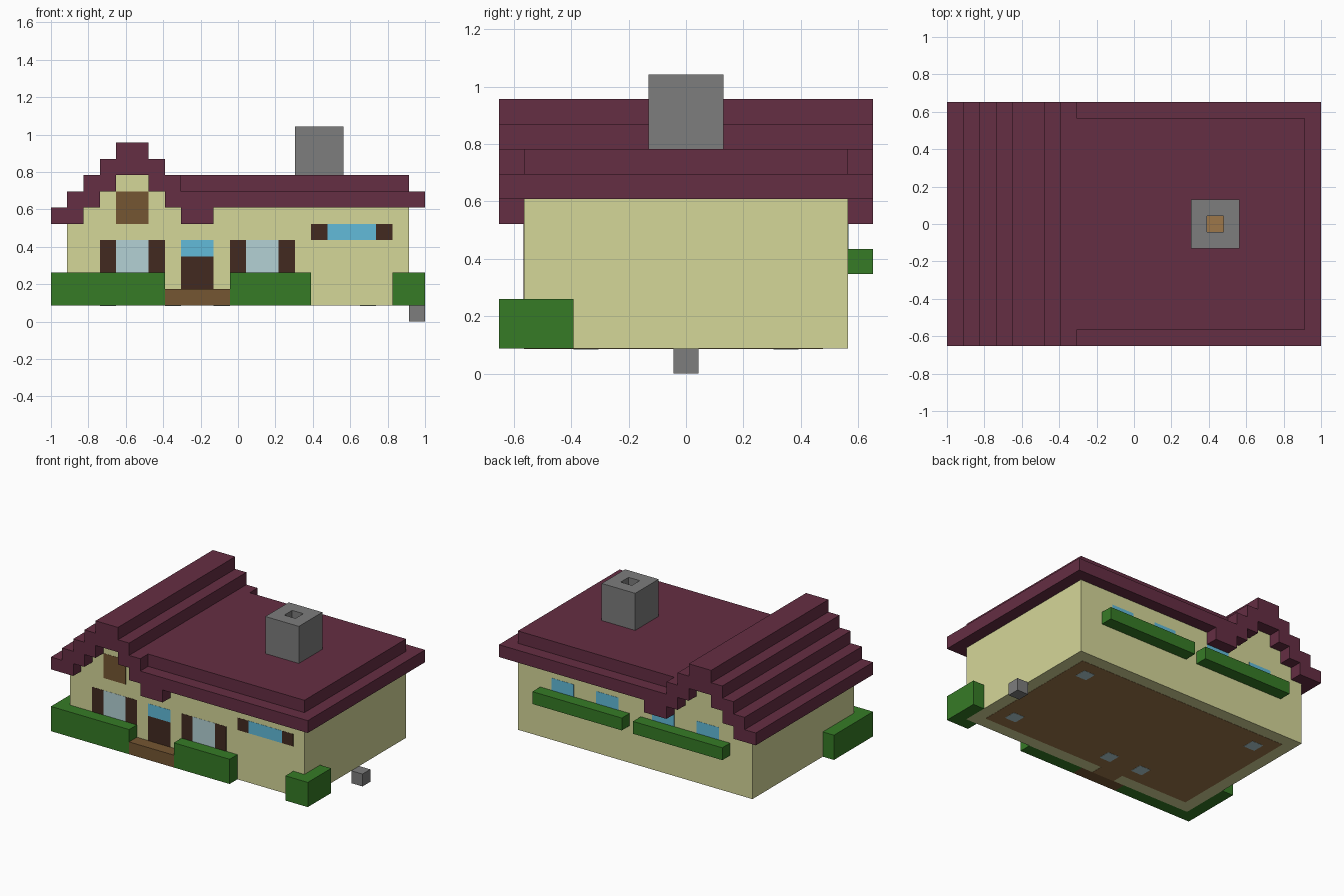
import bpy
import bmesh

old = bpy.data.objects.get("Cube")
if old:
    bpy.data.objects.remove(old, do_unlink=True)

# The house sits on a block grid, 23 wide, 15 deep and 12 high
U = 2 / 23
T = 0.015  # painted plate thickness in blocks


def P(i, j, k):
    return ((i - 11.5) * U, (j - 7.5) * U, k * U)


def material(name, *rgb):
    linear = [((c / 255 + 0.055) / 1.055) ** 2.4 for c in rgb] + [1]
    m = bpy.data.materials.new(name)
    m.use_nodes = True
    m.diffuse_color = linear
    bsdf = m.node_tree.nodes["Principled BSDF"]
    bsdf.inputs["Base Color"].default_value = linear
    bsdf.inputs["Roughness"].default_value = 0.9
    return m


roof_red = material("roof maroon", 101, 46, 67)
wall_tan = material("wall cream", 213, 215, 153)
leaf = material("hedge green", 54, 123, 38)
stone = material("stone grey", 125, 125, 125)
blue = material("window blue", 98, 187, 218)
glass = material("pale glass", 180, 209, 213)
dark = material("dark wood", 66, 42, 32)
wood = material("brown wood", 117, 86, 50)
floor_tan = material("floor tan", 157, 119, 74)


def finish(name, bm, mat):
    bmesh.ops.recalc_face_normals(bm, faces=bm.faces)
    mesh = bpy.data.meshes.new(name)
    bm.to_mesh(mesh)
    bm.free()
    mesh.materials.append(mat)
    ob = bpy.data.objects.new(name, mesh)
    bpy.context.collection.objects.link(ob)
    return ob


def push(bm, face, vec):
    """Extrude one face along a vector and return the moved cap's old face."""
    new = bmesh.ops.extrude_face_region(bm, geom=[face])["geom"]
    moved = [v for v in new if isinstance(v, bmesh.types.BMVert)]
    bmesh.ops.translate(bm, verts=moved, vec=vec)


def along_y(name, profile, j0, j1, mat):
    bm = bmesh.new()
    face = bm.faces.new([bm.verts.new(P(i, j0, k)) for i, k in profile])
    push(bm, face, (0, (j1 - j0) * U, 0))
    return finish(name, bm, mat)


def box(name, i, j, k, mat):
    profile = [(i[0], k[0]), (i[1], k[0]), (i[1], k[1]), (i[0], k[1])]
    return along_y(name, profile, j[0], j[1], mat)


def front_panel(name, i, k, mat):
    return box(name, i, (1 - T, 1 + T), k, mat)


def stairs(start, k, count):
    """Left half of a stepped gable line: rise one, run one."""
    pts = []
    for n in range(count):
        pts += [(start + n, k + n), (start + n, k + n + 1)]
    return pts


def with_mirror(pts):
    return pts + [(10 - i, k) for i, k in reversed(pts)]


# Stepped gable roof over the entrance wing
ridge_line = with_mirror(stairs(0, 6, 5))
soffit_line = with_mirror(stairs(2, 6, 3))
along_y("gable_roof", ridge_line + soffit_line[::-1], 0, 15, roof_red)

# Main roof in two tiers
box("main_roof_eaves", (9, 23), (0, 15), (7, 8), roof_red)
box("main_roof_top", (8, 22), (1, 14), (8, 9), roof_red)

# Walls rise into the gable
walls = [(1, 1), (1, 6)] + soffit_line + [(10, 6), (10, 7), (22, 7), (22, 1)]
along_y("walls", walls, 1, 14, wall_tan)

# Chimney with a hollow flue
chimney = box("chimney", (15, 18), (6, 9), (9, 12), stone)
bm = bmesh.new()
bm.from_mesh(chimney.data)
cap = max(bm.faces, key=lambda f: f.calc_center_median().z)
bmesh.ops.inset_region(bm, faces=[cap], thickness=U, use_even_offset=True)
push(bm, cap, (0, 0, -2.9 * U))
if cap.is_valid:
    bm.faces.remove(cap)
bm.to_mesh(chimney.data)
bm.free()
box("flue_floor", (16, 17), (7, 8), (9.05, 9.15), floor_tan)

# Loose stone by the side wall
box("side_stone", (22, 23), (7, 8), (0, 1), stone)

# Hedges around the front, wrapping both corners
box("front_hedge_right", (0, 7), (0, 1), (1, 3), leaf)
box("side_hedge_right", (0, 1), (1, 5), (1, 3), leaf)
box("front_hedge_middle", (11, 16), (0, 1), (1, 3), leaf)
box("front_hedge_left", (21, 23), (0, 1), (1, 3), leaf)
box("side_hedge_left", (22, 23), (1, 3), (1, 3), leaf)

# Planters and windows along the back
for n, i in enumerate((3, 12)):
    box(f"back_planter_{n + 1}", (i, i + 8), (14, 15), (4, 5), leaf)
for n, i in enumerate((4, 8, 13, 17)):
    box(f"back_window_{n + 1}", (i, i + 2), (14 - T, 14 + T), (5, 6), blue)

# Front door, step and attic shutter
box("door_step", (7, 11), (0, 1), (1, 2), wood)
front_panel("front_door", (8, 10), (2, 4), dark)
front_panel("door_window", (8, 10), (4, 5), blue)
front_panel("attic_shutter", (4, 6), (6, 8), wood)

# Front windows with a shutter on each side
for n, (i, w, k, m) in enumerate(((4, 2, (3, 5), glass), (12, 2, (3, 5), glass),
                                  (17, 3, (5, 6), blue))):
    front_panel(f"front_window_{n + 1}", (i, i + w), k, m)
    for side, s in (("right", i - 1), ("left", i + w)):
        front_panel(f"shutter_{n + 1}_{side}", (s, s + 1), k, dark)

# Floor underside with the doorway sill and inset lights
box("floor", (2, 21), (2, 13), (1 - T, 1 + T), floor_tan)
box("door_sill", (8, 10), (1, 2), (1 - T, 1 + T), floor_tan)
for n, (i, j) in enumerate(((19, 11), (19, 3), (10, 3), (7, 3), (3, 11))):
    box(f"floor_light_{n + 1}", (i, i + 1), (j, j + 1), (1 - 2 * T, 1), glass)
